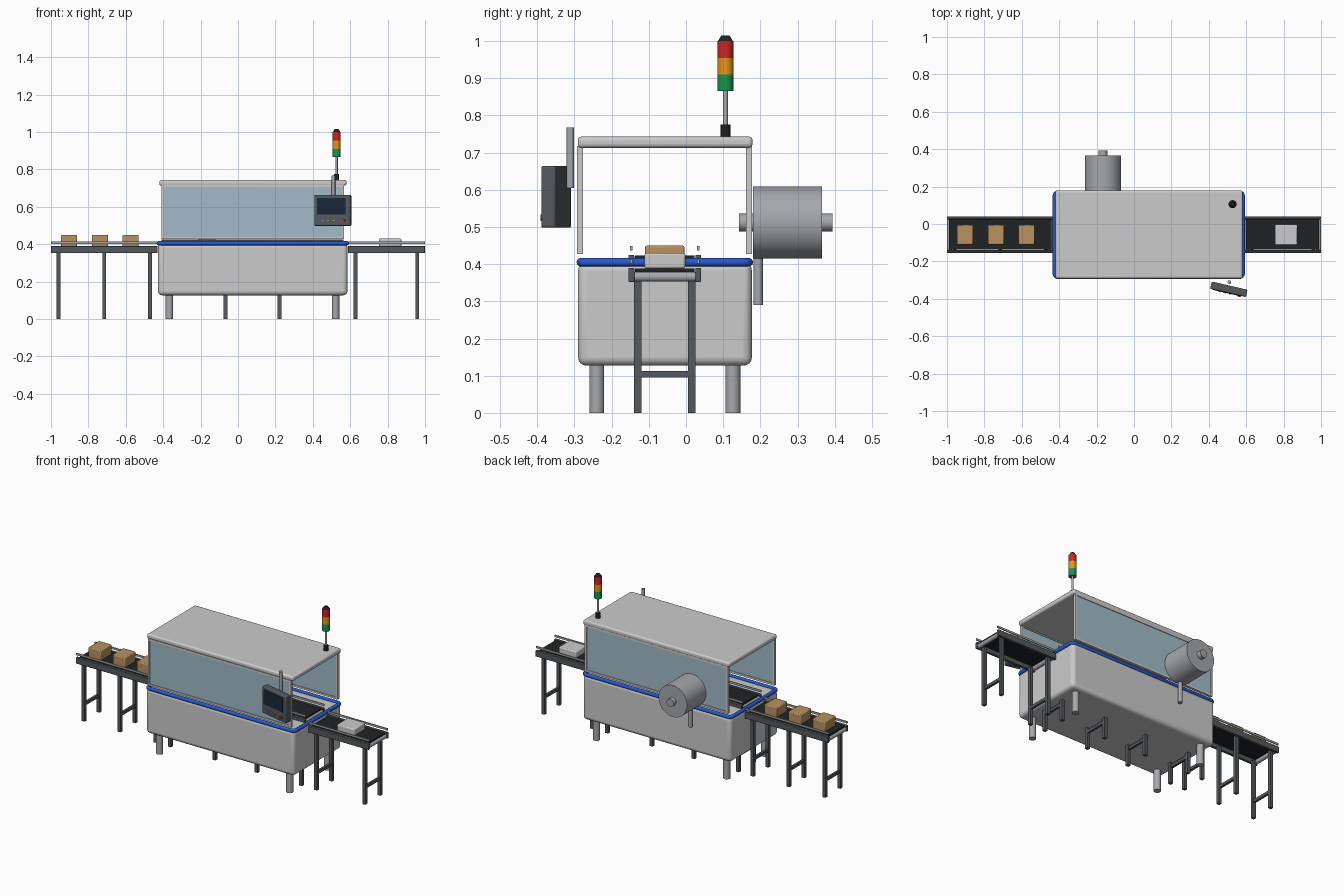
import bpy, math
from mathutils import Matrix, Vector

if "Cube" in bpy.data.objects:
    bpy.data.objects.remove(bpy.data.objects["Cube"])

YC = -0.057  # centre line of machine and conveyors


def mat(name, r, g, b):
    m = bpy.data.materials.new(name)
    m.diffuse_color = (r, g, b, 1)
    m.use_nodes = True
    m.node_tree.nodes["Principled BSDF"].inputs["Base Color"].default_value = m.diffuse_color
    return m


DARK = mat("dark_steel", 0.09, 0.1, 0.11)
BLACK = mat("black_rubber", 0.015, 0.016, 0.018)
BLUE = mat("blue", 0.02, 0.1, 0.62)
GLASS = mat("tinted_glass", 0.36, 0.5, 0.58)
CARD = mat("cardboard", 0.48, 0.29, 0.12)
RED = mat("red", 0.6, 0.02, 0.02)
AMBER = mat("amber", 0.8, 0.3, 0.01)
GREEN = mat("green", 0.01, 0.3, 0.08)
SCREEN = mat("screen", 0.01, 0.02, 0.04)
LIGHT = mat("light_grey", 0.6, 0.6, 0.62)
STEEL = mat("steel", 0.38, 0.39, 0.41)


def finish(o, name, m, bevel=0, seg=3):
    o.name = name
    if m:
        o.data.materials.append(m)
    if bevel:
        b = o.modifiers.new("bevel", 'BEVEL')
        b.width, b.segments = bevel, seg
    bpy.ops.object.shade_smooth_by_angle(angle=math.radians(35))
    return o


def box(name, x, y, z, m=None, bevel=0, seg=3):
    """Box from (min, max) ranges."""
    lo, hi = Vector((x[0], y[0], z[0])), Vector((x[1], y[1], z[1]))
    bpy.ops.mesh.primitive_cube_add(size=1, location=(lo + hi) / 2)
    o = bpy.context.object
    o.data.transform(Matrix.Diagonal((*(hi - lo), 1)))
    return finish(o, name, m, bevel, seg)


def rod(name, p, q, r, m=None, r2=None, bevel=0, n=32):
    """Round bar or cone between two points."""
    p, q = Vector(p), Vector(q)
    bpy.ops.mesh.primitive_cone_add(vertices=n, radius1=r, radius2=r if r2 is None else r2,
                                    depth=(q - p).length, location=(p + q) / 2)
    o = bpy.context.object
    o.rotation_euler = (q - p).to_track_quat('Z', 'Y').to_euler()
    return finish(o, name, m, bevel, 2)


# Machine body, feet and deck trim
box("machine_body", (-0.428, 0.585), (-0.29, 0.177), (0.127, 0.405), LIGHT, 0.022, 4)
for i, x in enumerate((-0.367, 0.522)):
    for j, y in enumerate((-0.24, 0.126)):
        rod(f"machine_foot_{i}{j}", (x, y, 0), (x, y, 0.14), 0.02, STEEL)

trim = bpy.data.curves.new("blue_trim", 'CURVE')
trim.dimensions = '3D'
trim.bevel_depth, trim.bevel_resolution = 0.0115, 3
pts = []
R = 0.02
for cx, cy, a0 in ((0.582 - R, 0.169 - R, 0), (-0.424 + R, 0.169 - R, 90),
                   (-0.424 + R, -0.283 + R, 180), (0.582 - R, -0.283 + R, 270)):
    for k in range(5):
        a = math.radians(a0 + k * 22.5)
        pts.append((cx + R * math.cos(a), cy + R * math.sin(a), 0.405, 1))
s = trim.splines.new('POLY')
s.points.add(len(pts) - 1)
for p, c in zip(s.points, pts):
    p.co = c
s.use_cyclic_u = True
trim.materials.append(BLUE)
bpy.context.collection.objects.link(bpy.data.objects.new("blue_trim", trim))

# Guard: roof and framed window panels
box("guard_roof", (-0.42, 0.58), (-0.291, 0.179), (0.713, 0.743), LIGHT, 0.01)
for side, y0, y1 in (("front", -0.293, -0.277), ("back", 0.162, 0.178)):
    x0, x1, z0, z1, w = -0.41, 0.567, 0.427, 0.718, 0.012
    yy = (y0, y1)
    box(side + "_frame_bottom", (x0, x1), yy, (z0, z0 + w), LIGHT)
    box(side + "_frame_top", (x0, x1), yy, (z1 - w, z1), LIGHT)
    box(side + "_frame_left", (x0, x0 + w), yy, (z0, z1), LIGHT)
    box(side + "_frame_right", (x1 - w, x1), yy, (z0, z1), LIGHT)
    box(side + "_window", (x0 + w, x1 - w), (y0 + 0.004, y1 - 0.004), (z0 + w, z1 - w), GLASS)


# Conveyors: side channels, belt, rollers, guide rails, H-shaped legs
def conveyor(name, x0, x1, legs, dz=0):
    for sgn, s in ((-1, "front"), (1, "back")):
        y = YC + sgn * 0.09
        box(f"{name}_{s}_channel", (x0, x1), (y - 0.008, y + 0.008), (0.352 + dz, 0.39 + dz), DARK, 0.003, 2)
        box(f"{name}_{s}_guide_rail", (x0, x1), (y - 0.003, y + 0.003), (0.402 + dz, 0.414 + dz), STEEL)
    box(f"{name}_belt", (x0 + 0.012, x1 - 0.012), (YC - 0.08, YC + 0.08), (0.377 + dz, 0.388 + dz), BLACK)
    for i, x in enumerate((x0 + 0.014, x1 - 0.014)):
        rod(f"{name}_roller_{i}", (x, YC - 0.082, 0.366 + dz), (x, YC + 0.082, 0.366 + dz), 0.013, STEEL, n=20)
    for i, x in enumerate(legs):
        for y in (YC - 0.073, YC + 0.073):
            box(f"{name}_leg_{i}", (x - 0.01, x + 0.01), (y - 0.01, y + 0.01), (0, 0.36 + dz), DARK)
        box(f"{name}_crossbar_{i}", (x - 0.007, x + 0.007), (YC - 0.065, YC + 0.065), (0.095, 0.113), DARK)


conveyor("infeed", -1.0, -0.43, (-0.96, -0.715, -0.47))
conveyor("inner", -0.41, 0.565, (-0.37, -0.067, 0.222, 0.525), 0.035)
conveyor("outfeed", 0.587, 1.0, (0.628, 0.958))

# Cartons going in, wrapped pack coming out
for i, x in enumerate((-0.903, -0.738, -0.574)):
    box(f"carton_{i}", (x - 0.043, x + 0.043), (-0.11, -0.004), (0.388, 0.45), CARD, 0.005, 2)
box("wrapped_pack", (0.753, 0.873), (-0.112, -0.002), (0.388, 0.43), LIGHT, 0.006, 2)

# Film reel on the back
DX, DZ = -0.166, 0.512
rod("film_reel", (DX, 0.18, DZ), (DX, 0.366, DZ), 0.097, STEEL, n=48)
rod("reel_shaft", (DX, 0.142, DZ), (DX, 0.394, DZ), 0.024, STEEL)
rod("reel_post", (DX, 0.194, 0.29), (DX, 0.194, 0.5), 0.0125, STEEL)

# Operator panel, turned about its pole
turn = Matrix.Translation((0.507, -0.349, 0.581)) @ Matrix.Rotation(math.radians(-13), 4, 'Z')
panel = [box("operator_panel", (-0.098, 0.098), (-0.02, 0.02), (-0.083, 0.083), DARK, 0.006),
         box("panel_screen", (-0.082, 0.075), (-0.0225, -0.015), (-0.022, 0.067), SCREEN)]
for i, (x, m, r) in enumerate(((-0.045, STEEL, 0.005), (-0.018, STEEL, 0.005), (0.01, AMBER, 0.005), (0.062, RED, 0.009))):
    panel.append(rod(f"panel_button_{i}", (x, -0.015, -0.056), (x, -0.024 - r * 0.4, -0.056), r, m, n=16))
for o in panel:
    o.matrix_world = turn @ Matrix.LocRotScale(o.location, o.rotation_euler, None)
rod("panel_pole", (0.51, -0.311, 0.605), (0.51, -0.311, 0.768), 0.01, STEEL, n=20)

# Signal tower
TX, TY = 0.527, 0.106
for name, z0, z1, r, r2, m in (
        ("tower_base", 0.74, 0.775, 0.0135, 0.0135, BLACK),
        ("tower_pole", 0.77, 0.87, 0.0065, 0.0065, STEEL),
        ("green_lamp", 0.866, 0.91, 0.0215, 0.0215, GREEN),
        ("amber_lamp", 0.91, 0.955, 0.0215, 0.0215, AMBER),
        ("red_lamp", 0.955, 1.0, 0.0215, 0.0215, RED),
        ("tower_cap", 1.0, 1.015, 0.02, 0.011, BLACK)):
    rod(name, (TX, TY, z0), (TX, TY, z1), r, m, r2)
